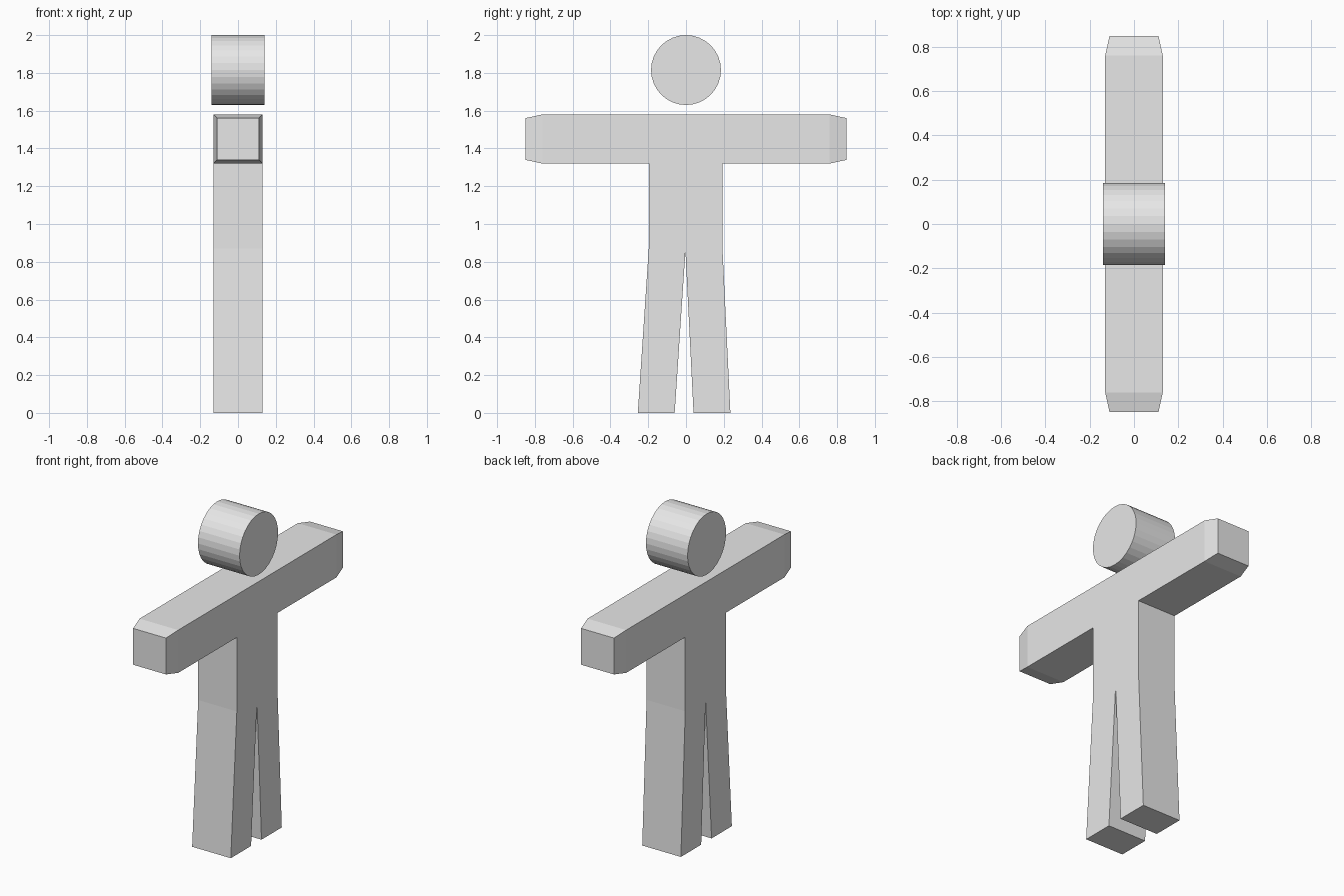
import bpy, bmesh, math
from mathutils import Vector, Matrix

cube = bpy.data.objects.get("Cube")
if cube:
    bpy.data.objects.remove(cube, do_unlink=True)

# Single plain material
grey = bpy.data.materials.new("light grey")
grey.use_nodes = True
grey.diffuse_color = (0.8, 0.8, 0.8, 1)
grey.node_tree.nodes["Principled BSDF"].inputs["Base Color"].default_value = (0.8, 0.8, 0.8, 1)


def add_object(name, bm):
    bmesh.ops.recalc_face_normals(bm, faces=bm.faces)
    mesh = bpy.data.meshes.new(name)
    bm.to_mesh(mesh)
    bm.free()
    mesh.materials.append(grey)
    obj = bpy.data.objects.new(name, mesh)
    bpy.context.collection.objects.link(obj)
    return obj


# Body: flat figure outline (y, z) extruded across x
HALF_DEPTH = 0.13
ARM_LOW, ARM_HIGH, WRIST = 1.32, 1.58, 0.76
outline = [
    (-0.255, 0), (-0.06, 0), (-0.003, 0.86), (0.04, 0), (0.235, 0),
    (0.193, 0.87), (0.193, ARM_LOW), (WRIST, ARM_LOW), (WRIST, ARM_HIGH),
    (-WRIST, ARM_HIGH), (-WRIST, ARM_LOW), (-0.197, ARM_LOW), (-0.197, 0.87),
]
bm = bmesh.new()
side = bm.faces.new([bm.verts.new((-HALF_DEPTH, y, z)) for y, z in outline])
extruded = bmesh.ops.extrude_face_region(bm, geom=[side])["geom"]
bmesh.ops.translate(bm, vec=(2 * HALF_DEPTH, 0, 0),
                    verts=[v for v in extruded if isinstance(v, bmesh.types.BMVert)])

# Hands: extrude each arm end outward and taper it
for sign in (-1, 1):
    end = next(f for f in bm.faces
               if all(abs(v.co.y - sign * WRIST) < 0.001 for v in f.verts))
    hand = bmesh.ops.extrude_discrete_faces(bm, faces=[end])["faces"][0]
    middle = hand.calc_center_median()
    for v in hand.verts:
        v.co = middle + (v.co - middle) * 0.85 + Vector((0, sign * 0.09, 0))
add_object("body", bm)

# Head: drum lying along x, floating above the shoulders
bm = bmesh.new()
bmesh.ops.create_cone(bm, cap_ends=True, segments=32, radius1=0.185, radius2=0.185,
                      depth=0.28, matrix=Matrix.Rotation(math.pi / 2, 4, 'Y'))
head = add_object("head", bm)
head.location = (0, 0, 1.815)
